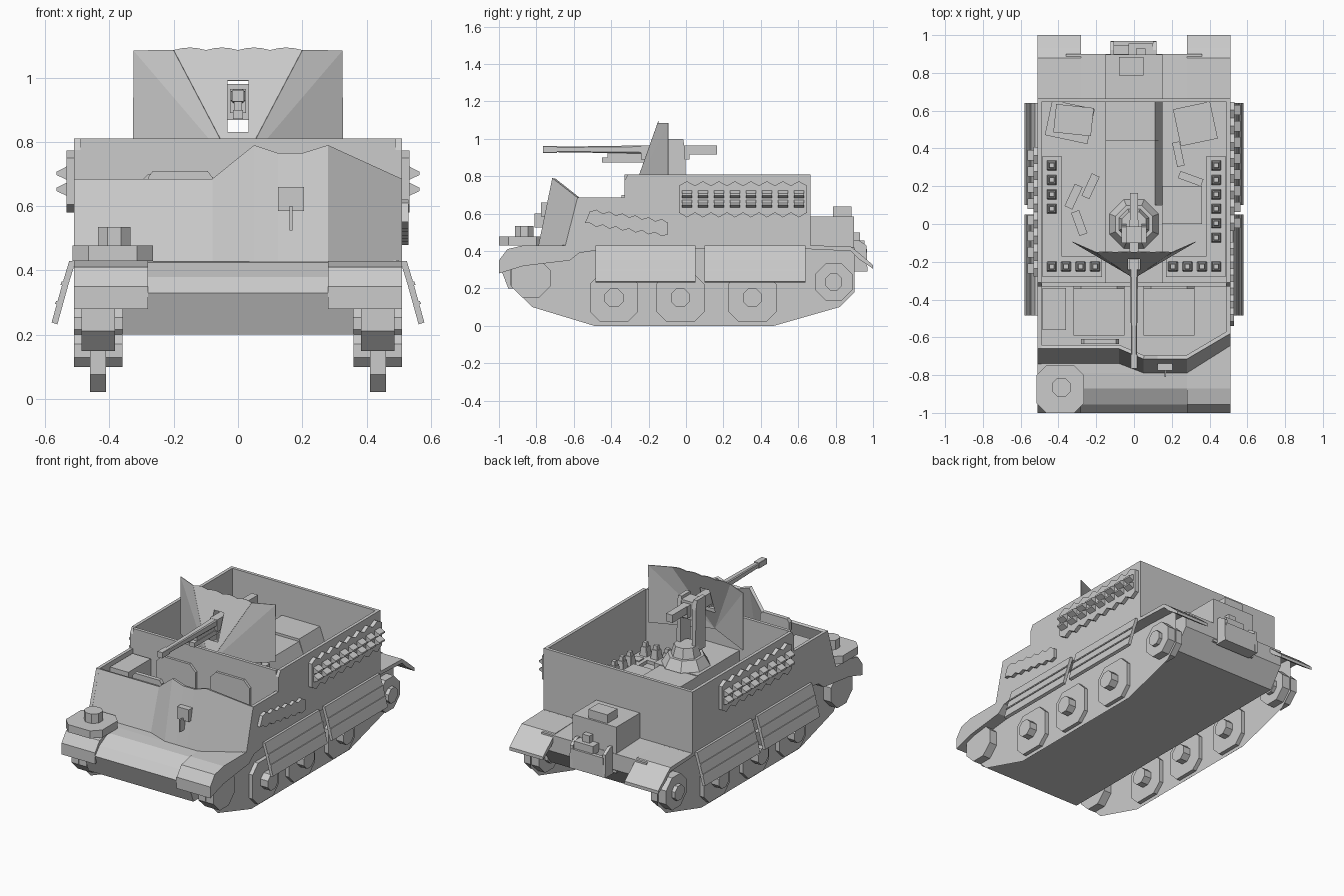
import bpy, bmesh, math
from mathutils import Matrix, Vector

grey = bpy.data.materials.new("plain_grey")
grey.diffuse_color = (0.6, 0.6, 0.6, 1)


def make(name, verts, faces, thick=0, offset=0):
    """Mesh object; open sheets can get a thickness."""
    me = bpy.data.meshes.new(name)
    bm = bmesh.new()
    vs = [bm.verts.new(v) for v in verts]
    for f in faces:
        bm.faces.new([vs[i] for i in f])
    bmesh.ops.recalc_face_normals(bm, faces=bm.faces)
    bm.to_mesh(me)
    bm.free()
    me.materials.append(grey)
    ob = bpy.data.objects.new(name, me)
    bpy.context.collection.objects.link(ob)
    if thick:
        m = ob.modifiers.new("thickness", 'SOLIDIFY')
        m.thickness, m.offset = thick, offset
    return ob


def prism(name, pts, a, b, axis='x', scale=1.0):
    """Extrude a 2D outline from a to b along an axis; scale tapers the b end."""
    n = len(pts)
    cu = sum(p[0] for p in pts) / n
    cv = sum(p[1] for p in pts) / n
    put = {'x': lambda u, v, w: (w, u, v), 'y': lambda u, v, w: (u, w, v),
           'z': lambda u, v, w: (u, v, w)}[axis]
    vs = [put(u, v, a) for u, v in pts]
    vs += [put(cu + (u - cu) * scale, cv + (v - cv) * scale, b) for u, v in pts]
    fs = [list(range(n)), list(range(n, 2 * n))]
    fs += [[i, (i + 1) % n, n + (i + 1) % n, n + i] for i in range(n)]
    return make(name, vs, fs)


def box(name, x0, x1, y0, y1, z0, z1, turn=0):
    ob = prism(name, [(x0, y0), (x1, y0), (x1, y1), (x0, y1)], z0, z1, 'z')
    if turn:
        c = Vector(((x0 + x1) / 2, (y0 + y1) / 2, 0))
        ob.data.transform(Matrix.Translation(c) @ Matrix.Rotation(math.radians(turn), 4, 'Z')
                          @ Matrix.Translation(-c))
    return ob


def octagon(u, v, r, cut=0.586):
    """Square of half-size r with cut corners."""
    k = 1 - cut
    return [(u + p * r, v + q * r) for p, q in
            ((-1, -k), (-k, -1), (k, -1), (1, -k), (1, k), (k, 1), (-k, 1), (-1, k))]


def span(s, a, b):
    return min(s * a, s * b), max(s * a, s * b)


# Lower hull with the sloping nose
prism("lower_hull", [(-0.79, 0.43), (-0.87, 0.425), (-0.955, 0.38), (-1, 0.33), (-0.95, 0.2),
                     (0.81, 0.2), (0.9, 0.32), (0.9, 0.42), (0.66, 0.43)], -0.36, 0.36)

for s, side in ((-1, "left"), (1, "right")):
    # Fenders, sponsons and rear flaps
    prism(side + "_front_fender",
          [(-1, 0.28), (-1, 0.35), (-0.955, 0.41), (-0.87, 0.43), (-0.4, 0.43), (-0.4, 0.415),
           (-0.57, 0.39), (-0.62, 0.35), (-0.87, 0.32)], *span(s, 0.28, 0.51))
    box(side + "_sponson", *span(s, 0.3, 0.51), -0.42, 0.67, 0.41, 0.43)
    prism(side + "_rear_fender",
          [(0.66, 0.43), (0.88, 0.425), (0.93, 0.385), (1, 0.325), (1, 0.305), (0.92, 0.36),
           (0.88, 0.4), (0.66, 0.41)], *span(s, 0.28, 0.51))

    # Upper side wall
    y0, y1 = (-0.74, -0.66) if s < 0 else (-0.645, -0.58)
    prism(side + "_wall", [(y0, 0.43), (y1, 0.685), (-0.33, 0.685), (-0.33, 0.775),
                           (-0.31, 0.81), (0.665, 0.81), (0.665, 0.41), (-0.4, 0.41)],
          *span(s, 0.49, 0.51))

    # Track side sheet
    track = [(-0.94, 0.3), (-0.94, 0.22), (-0.82, 0.1), (-0.49, 0.0), (0.47, 0.0), (0.82, 0.1),
             (0.9, 0.18), (0.9, 0.41), (-0.87, 0.41)]
    make(side + "_track_sheet", [(s * 0.435, y, z) for y, z in track], [list(range(9))])
    # Road wheels, front idler and rear sprocket
    for i, y in enumerate((-0.385, -0.03, 0.355)):
        prism(f"{side}_wheel_{i}", octagon(y, 0.15, 0.128, 0.42), *span(s, 0.41, 0.46))
        prism(f"{side}_wheel_hub_{i}", octagon(y, 0.15, 0.05), *span(s, 0.36, 0.51))
    prism(side + "_idler", octagon(-0.83, 0.255, 0.105), *span(s, 0.383, 0.487))
    prism(side + "_sprocket", octagon(0.79, 0.235, 0.1), *span(s, 0.383, 0.487))
    prism(side + "_sprocket_hub", octagon(0.79, 0.235, 0.045), *span(s, 0.36, 0.51))

    # Flared skirts with a crease and raised ribs
    for j, (a, b) in enumerate(((-0.485, 0.05), (0.1, 0.64))):
        prism(f"{side}_skirt_{j}",
              [(s * x, z) for x, z in ((0.505, 0.43), (0.525, 0.43), (0.546, 0.36),
                                       (0.58, 0.238), (0.562, 0.232), (0.528, 0.355))], a, b, 'y')
        for z in (0.355, 0.295):
            x = 0.546 + (0.36 - z) * 0.28
            prism(f"{side}_skirt_rib_{j}", [(s * (x - 0.01), z), (s * (x + 0.005), z),
                                            (s * (x + 0.002), z + 0.01), (s * (x - 0.01), z + 0.01)],
                  a, b, 'y')

    # Rack of spare track links
    r0 = -0.05 if s > 0 else -0.29
    for i in range(8):
        y = r0 + 0.055 + 0.0855 * i
        prism(f"{side}_link_{i}", [(y - 0.043, 0.605), (y, 0.58), (y + 0.043, 0.605),
                                   (y + 0.043, 0.75), (y, 0.773), (y - 0.043, 0.75)],
              s * 0.51, s * 0.533)
        for z in (0.653, 0.703):
            prism(f"{side}_link_tooth_{i}", [(s * 0.53, z - 0.022), (s * 0.565, z - 0.006),
                                             (s * 0.565, z + 0.004), (s * 0.53, z + 0.022)],
                  y - 0.027, y + 0.027, 'y')

    # Ammunition pegs along the shelf, with a few empty places
    box(side + "_ammo_shelf", *span(s, 0.385, 0.485), -0.28, 0.36, 0.43, 0.45)
    box(side + "_front_ammo_shelf", *span(s, 0.17, 0.385), -0.28, -0.17, 0.43, 0.45)
    empty = (4, 5, 6) if s < 0 else (6,)
    spots = [(0.435, 0.31 - 0.0765 * i) for i in range(8)]
    spots += [(0.36 - 0.077 * i, -0.225) for i in range(3)]
    for i, (x, y) in enumerate(spots):
        x *= s
        base = octagon(x, y, 0.026, 0.1)
        if i in empty:
            prism(f"{side}_ammo_seat_{i}", base, 0.45, 0.456, 'z')
        else:
            prism(f"{side}_ammo_{i}", base, 0.45, 0.505, 'z', 0.75)
            prism(f"{side}_ammo_tip_{i}", octagon(x, y, 0.015, 0.1), 0.505, 0.53, 'z', 0.8)

    # Crew seats against the bulkhead
    lo, hi = span(s, 0.05, 0.32)
    box(side + "_seat", lo, hi, -0.59, -0.34, 0.43, 0.49)
    prism(side + "_seat_back", [(lo, 0.49), (hi, 0.49), (hi, 0.66), (hi - 0.04, 0.7),
                                (lo + 0.04, 0.7), (lo, 0.66)], -0.345, -0.315, 'y')

# Folded front plate with a raised gunner's bay
top = [(-0.51, -0.66, 0.685), (-0.08, -0.66, 0.685), (0.05, -0.715, 0.79), (0.125, -0.715, 0.765),
       (0.2, -0.715, 0.765), (0.28, -0.715, 0.79), (0.51, -0.58, 0.685)]
low = [-0.74, -0.74, -0.79, -0.79, -0.79, -0.79, -0.645]
make("front_plate", top + [(t[0], y, 0.425) for t, y in zip(top, low)],
     [[i, i + 1, i + 8, i + 7] for i in range(6)], 0.02, -1)
box("floor_front", -0.5, 0.5, -0.66, -0.3, 0.41, 0.432)
box("vision_box", 0.125, 0.205, -0.775, -0.735, 0.585, 0.66)
box("vision_gun", 0.161, 0.169, -0.81, -0.75, 0.525, 0.6)
prism("dashboard", [(-0.28, 0.64), (-0.08, 0.64), (-0.08, 0.69), (-0.095, 0.71),
                    (-0.265, 0.71), (-0.28, 0.69)], -0.635, -0.61, 'y')
box("stowage_box", -0.485, -0.36, -0.56, -0.34, 0.43, 0.66)

# Bulkhead, rear wall and engine box
box("bulkhead", -0.49, 0.49, -0.33, -0.31, 0.43, 0.81)
box("rear_wall", -0.49, 0.49, 0.645, 0.665, 0.41, 0.81)
box("engine_box", -0.15, 0.15, 0.66, 0.897, 0.3, 0.585)
box("engine_hatch", -0.08, 0.05, 0.785, 0.885, 0.585, 0.638)

# Towing bracket with side cheeks and hook
for a, b in ((-0.125, -0.105), (0.1, 0.12)):
    prism("tow_cheek", [(0.89, 0.29), (0.97, 0.29), (0.965, 0.43), (0.92, 0.46), (0.89, 0.46)], a, b)
box("tow_plate", -0.11, 0.11, 0.945, 0.968, 0.29, 0.41)
box("tow_floor", -0.11, 0.11, 0.89, 0.95, 0.29, 0.36)
box("tow_hook_block", -0.03, 0.1, 0.89, 0.955, 0.4, 0.455)
box("tow_hook", 0.01, 0.06, 0.89, 0.93, 0.455, 0.5)

# Engine cover, gun platform and loose stowage in the rear compartment
prism("engine_cover_rear", [(-0.15, 0.43), (0.15, 0.43), (0.15, 0.5), (0.11, 0.61), (-0.15, 0.61)],
      0.44, 0.65, 'y')
prism("engine_cover_front", [(-0.15, 0.43), (0.15, 0.43), (0.15, 0.5), (0.11, 0.595),
                             (-0.15, 0.595)], 0.1, 0.44, 'y')
box("gun_platform", -0.15, 0.15, -0.31, 0.1, 0.43, 0.6)
box("side_locker", 0.15, 0.36, 0.0, 0.2, 0.43, 0.5)
for i, (x, y, w, d, h, r) in enumerate((
        (-0.34, 0.54, 0.23, 0.19, 0.1, -12), (0.325, 0.53, 0.2, 0.2, 0.1, 12),
        (-0.32, 0.55, 0.2, 0.15, 0.12, -6),
        (-0.32, 0.145, 0.045, 0.13, 0.04, -25), (-0.23, 0.2, 0.045, 0.13, 0.04, -25),
        (-0.29, 0.005, 0.045, 0.13, 0.04, 20), (0.235, 0.37, 0.04, 0.13, 0.04, 12),
        (0.3, 0.24, 0.13, 0.04, 0.04, -20))):
    box(f"loose_box_{i}", x - w / 2, x + w / 2, y - d / 2, y + d / 2, 0.43, 0.43 + h, r)

# Lamp on the left fender
prism("lamp_base", octagon(-0.39, -0.875, 0.125, 0.4), 0.43, 0.477, 'z')
prism("lamp", octagon(-0.385, -0.865, 0.05), 0.477, 0.535, 'z')

# Tool strip with toothed edges on the right side
teeth = [(-0.54, 0.55)]
for sign, steps in ((1, range(13)), (-1, range(12, -1, -1))):
    for i in steps:
        y, z = -0.515 + 0.035 * i, 0.58 - 0.005 * i
        teeth.append((y, z + sign * (0.03 + 0.016 * (i % 2))))
prism("tool_strip", teeth, 0.505, 0.53)

# Gun pedestal
prism("pedestal_base", octagon(0, 0, 0.13), 0.6, 0.66, 'z', 0.75)
prism("pedestal", octagon(0, 0, 0.08), 0.66, 0.72, 'z', 0.8)
for s in (-1, 1):
    prism("gun_cheek", [(-0.1, 0.68), (0.0, 0.68), (-0.005, 0.94), (-0.015, 0.998),
                        (-0.1, 0.998)], *span(s, 0.04, 0.065))

# Gun shield: centre panel with a slot, scalloped top and swept wings
def shield_point(x, z):
    return (x, -0.15 - (1.085 - z) * 0.355, z)


edge = [(0.2 - 0.4 * i / 16, 1.085 + 0.008 * abs(math.sin(i * math.pi / 4))) for i in range(17)]
outlines = {"shield_bottom": [(0, 0.705), (0.066, 0.83), (-0.066, 0.83)],
            "shield_top": [(-0.15, 0.99), (0.15, 0.99)] + edge}
for s, side in ((-1, "left"), (1, "right")):
    outlines["shield_inner_" + side] = [(s * 0.066, 0.83), (s * 0.033, 0.83),
                                        (s * 0.033, 0.99), (s * 0.15, 0.99)]
    make("shield_wing_" + side, [shield_point(0, 0.705), shield_point(s * 0.2, 1.085),
                                 (s * 0.325, -0.095, 1.085), (s * 0.325, -0.095, 0.73)],
         [[0, 1, 2], [0, 2, 3]], 0.004)
for name, pts in outlines.items():
    make(name, [shield_point(*p) for p in pts], [list(range(len(pts)))], 0.004)

# Gun
prism("gun_barrel", octagon(0, 0.943, 0.022, 0.3), -0.2, -0.72, 'y', 0.65)
prism("gun_muzzle", octagon(0, 0.943, 0.018, 0.1), -0.765, -0.69, 'y')
box("gun_lower_tube", -0.016, 0.016, -0.45, -0.2, 0.872, 0.9)
box("gun_tube_bracket", -0.012, 0.012, -0.42, -0.24, 0.885, 0.925)
box("gun_receiver", -0.025, 0.025, -0.24, 0.02, 0.89, 0.965)
box("gun_cradle", -0.045, 0.045, -0.1, -0.012, 0.868, 0.98)
box("gun_breech", -0.022, 0.022, 0.02, 0.165, 0.917, 0.965)
